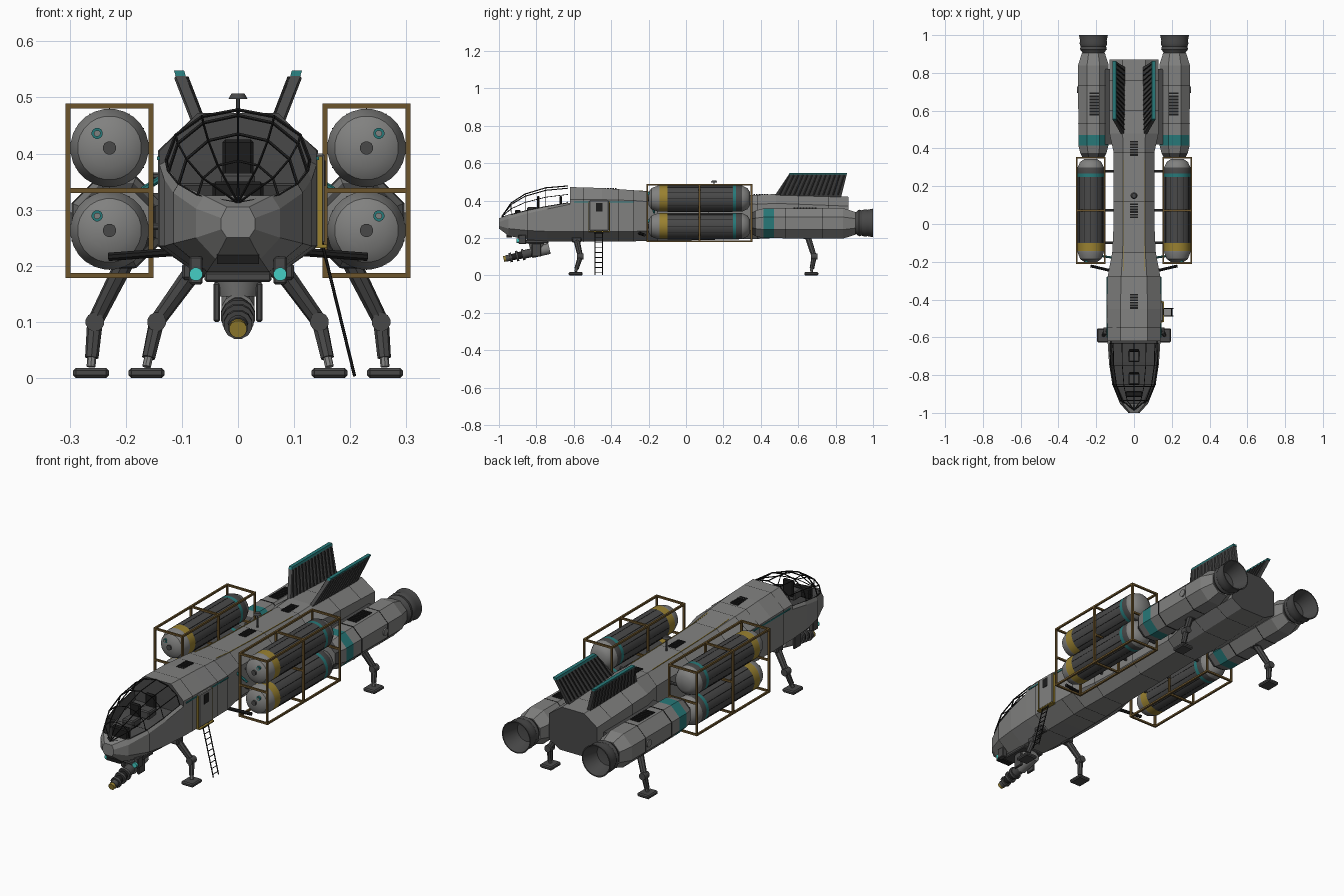
import bpy, bmesh, math
from mathutils import Vector

if "Cube" in bpy.data.objects:
    bpy.data.objects.remove(bpy.data.objects["Cube"])


def material(name, r, g, b):
    m = bpy.data.materials.new(name)
    m.use_nodes = True
    m.diffuse_color = (r, g, b, 1)
    m.node_tree.nodes["Principled BSDF"].inputs["Base Color"].default_value = (r, g, b, 1)
    return m


GREY = material("hull grey", .22, .22, .215)
DARK = material("dark grey", .065, .065, .065)
BLACK = material("black trim", .012, .012, .012)
TEAL = material("teal paint", .02, .19, .19)
LAMP = material("lamp teal", .06, .62, .56)
BROWN = material("frame brown", .15, .09, .025)
YELLOW = material("yellow paint", .32, .22, .03)


def finish(name, bm, mats, smooth=False):
    bmesh.ops.recalc_face_normals(bm, faces=bm.faces)
    me = bpy.data.meshes.new(name)
    bm.to_mesh(me)
    bm.free()
    ob = bpy.data.objects.new(name, me)
    bpy.context.collection.objects.link(ob)
    for m in mats:
        me.materials.append(m)
    if smooth:
        bpy.ops.object.select_all(action='DESELECT')
        ob.select_set(True)
        bpy.context.view_layer.objects.active = ob
        bpy.ops.object.shade_smooth_by_angle(angle=math.radians(35))
    return ob


def loft(rings, closed=True, caps=True):
    """Bridge equal rings; returns the bmesh and a grid of its faces."""
    bm = bmesh.new()
    vs = [[bm.verts.new(p) for p in ring] for ring in rings]
    n = len(vs[0])
    grid = [[bm.faces.new((a[j], a[(j + 1) % n], b[(j + 1) % n], b[j]))
             for j in range(n if closed else n - 1)] for a, b in zip(vs, vs[1:])]
    ends = [bm.faces.new(vs[0]), bm.faces.new(vs[-1])] if caps else []
    return bm, grid, ends


def box(name, c, size, mat, bevel=0):
    bm = bmesh.new()
    bmesh.ops.create_cube(bm, size=1)
    for v in bm.verts:
        v.co = Vector(c) + v.co * Vector(size)
    if bevel:
        bmesh.ops.bevel(bm, geom=bm.edges[:], offset=bevel, segments=1, affect='EDGES')
    return finish(name, bm, [mat])


def rod(name, p, q, r, mat, r2=None, n=8):
    p, q = Vector(p), Vector(q)
    rot = (q - p).to_track_quat('Z', 'Y')
    rings = []
    for c, rad in ((p, r), (q, r if r2 is None else r2)):
        rings.append([c + rot @ Vector((rad * math.cos(a), rad * math.sin(a), 0))
                      for a in (2 * math.pi * (k + .5) / n for k in range(n))])
    return finish(name, loft(rings)[0], [mat], n > 10)


def lathe(name, x, z, profile, mats, n, smooth, caps=True):
    """Turn (y, radius, material index of the next band) about a y axis."""
    rings = [[(x + r * math.cos(a), y, z + r * math.sin(a))
              for a in (2 * math.pi * (k + .5) / n for k in range(n))] for y, r, _ in profile]
    bm, grid, ends = loft(rings, caps=caps)
    for band, (_, _, m) in zip(grid, profile):
        for f in band:
            f.material_index = m
    return finish(name, bm, mats, smooth)


# Hull: stations of y, half width, bottom half width, bottom z, low z, high z, top half width, top z
STATIONS = [
    (-1.0, .03, .02, .25, .265, .285, .02, .305),
    (-.95, .075, .04, .212, .25, .302, .06, .325),
    (-.85, .115, .055, .19, .24, .33, .105, .347),
    (-.74, .132, .06, .182, .235, .355, .12, .37),
    (-.62, .14, .065, .18, .235, .38, .125, .388),
    (-.619, .14, .065, .18, .235, .405, .072, .472),
    (-.45, .143, .065, .18, .235, .405, .072, .467),
    (-.28, .14, .065, .182, .235, .4, .068, .455),
    (-.15, .115, .06, .185, .24, .39, .06, .443),
    (0, .108, .06, .187, .24, .385, .058, .438),
    (.38, .108, .06, .195, .24, .38, .058, .43),
    (.48, .13, .07, .2, .24, .385, .06, .435),
    (.87, .13, .07, .21, .245, .37, .06, .42)]


def station(y):
    for a, b in zip(STATIONS, STATIONS[1:]):
        if a[0] <= y <= b[0]:
            t = (y - a[0]) / (b[0] - a[0])
            return [u + (v - u) * t for u, v in zip(a, b)]


def ring(s, grow=1):
    y, w, wb, zb, zl, zu, wt, zt = s
    half = [(wb, zb), (w, zl), (w, zu), (wt, zt)]
    pts = half + [(-x, z) for x, z in reversed(half)]
    return [(x * grow, y, .32 + (z - .32) * grow) for x, z in pts]


bm, grid, ends = loft([ring(s) for s in STATIONS])
ends[1].material_index = 1
deck = [grid[i][3] for i in (1, 2, 3)]
for f in deck + grid[4][2:5]:
    f.material_index = 1
bmesh.ops.recalc_face_normals(bm, faces=bm.faces)
bmesh.ops.inset_region(bm, faces=deck, thickness=.008, depth=-.045)
finish("hull", bm, [GREY, DARK])

# Panel seams round the hull
for y in (-.85, -.55, -.36, -.28, -.15, .12, .38, .6, .76):
    rings = [ring(station(y + d), 1.006) for d in (-.0013, .0013)]
    finish("hull_seam", loft(rings, caps=False)[0], [BLACK])

# Cockpit furniture and open canopy cage
for y in (-.82, -.7):
    box("seat_base", (0, y, .345), (.06, .06, .04), DARK, .005)
    box("seat_back", (0, y + .03, .385), (.055, .015, .08), BLACK, .005)
box("console", (0, -.9, .325), (.09, .03, .05), BLACK, .005)
cage = [(-.985, .001, .312, .002), (-.935, .072, .325, .062), (-.86, .106, .345, .09),
        (-.75, .124, .368, .1), (-.63, .128, .388, .09)]
rings = [[(a * math.sin(t), y, b + h * math.cos(t)) for t in
          (math.radians(d) for d in range(-90, 91, 30))] for y, a, b, h in cage]
canopy = finish("canopy_cage", loft(rings, closed=False, caps=False)[0], [BLACK])
wire = canopy.modifiers.new("bars", 'WIREFRAME')
wire.thickness = .006
wire.use_even_offset = False

# Roof vents, stripes and antenna
for y in (-.69 + .28, .07, .4):
    z = station(y)[7]
    for k in range(6):
        box("roof_vent_slat", (0, y - .035 + k * .014, z), (.04, .009, .008), BLACK)
rod("antenna_mast", (0, .15, .42), (0, .15, .505), .004, DARK)
rod("antenna_dish", (0, .15, .497), (0, .15, .507), .018, DARK, .012, 12)
for s in (1, -1):
    cuts = [-.25, -.15, 0, .34]
    for a, b in zip(cuts, cuts[1:]):
        rod("roof_stripe", (s * .057, a, station(a)[7]), (s * .057, b, station(b)[7]), .0025, YELLOW, n=4)

# Boarding door and ladder on the left side
box("door", (.143, -.465, .32), (.022, .1, .16), GREY, .003)
box("door_window", (.152, -.465, .365), (.008, .035, .045), BLACK)
box("door_sill", (.148, -.465, .235), (.022, .11, .006), YELLOW)
for y in (-.52, -.41):
    box("door_edge", (.145, y, .315), (.012, .005, .16), YELLOW)
foot, head = Vector((.208, -.467, .003)), Vector((.15, -.467, .24))
for d in (-.02, .02):
    off = Vector((0, d, 0))
    rod("ladder_rail", foot + off, head + off, .0028, BLACK, n=6)
for k in range(9):
    c = foot.lerp(head, (k + .5) / 9)
    rod("ladder_rung", c - off, c + off, .002, BLACK, n=6)

# Chin gun
box("gun_plate", (0, -.81, .18), (.12, .15, .018), DARK, .004)
box("chin_vent", (0, -.945, .212), (.075, .03, .018), BLACK)
rod("gun_turret", (0, -.8, .175), (0, -.8, .145), .045, GREY, .035, 12)
for s in (1, -1):
    box("gun_yoke", (s * .038, -.8, .135), (.012, .05, .07), DARK, .003)
breech, muzzle = Vector((0, -.73, .143)), Vector((0, -.975, .087))
for a, b, r, m in ((0, .4, .03, GREY), (.4, .55, .024, DARK), (.55, .6, .031, DARK),
                   (.6, .68, .02, BLACK), (.68, .73, .029, DARK), (.73, .82, .018, BLACK),
                   (.82, .87, .026, DARK), (.87, .95, .018, DARK), (.95, 1, .016, YELLOW)):
    rod("gun_barrel", breech.lerp(muzzle, a), breech.lerp(muzzle, b), r, m, n=12)

for s, side in ((1, "left"), (-1, "right")):
    # Headlamps and side trim
    box(side + "_lamp_housing", (s * .075, -.875, .192), (.024, .04, .05), DARK, .003)
    rod(side + "_headlamp", (s * .075, -.89, .185), (s * .075, -.905, .185), .012, LAMP, n=12)
    box(side + "_side_stripe", (s * .1415, -.44, .392), (.006, .32, .006), TEAL)

    # Landing gear: hip, knee, ankle
    for tag, hip, knee, ankle in (
            ("front", (.08, -.585, .19), (.145, -.565, .1), (.163, -.59, .02)),
            ("rear", (.2, .65, .21), (.255, .685, .1), (.262, .67, .02))):
        h, k, a = (Vector((s * p[0], p[1], p[2])) for p in (hip, knee, ankle))
        name = f"{side}_{tag}_gear_"
        rod(name + "thigh", h, k, .017, DARK, .014)
        rod(name + "knee", k - Vector((0, .018, 0)), k + Vector((0, .018, 0)), .017, DARK, n=12)
        rod(name + "shin", k, k.lerp(a, .8), .014, DARK, .012)
        rod(name + "piston", k.lerp(a, .7), a, .008, GREY)
        box(name + "foot", (a.x, a.y, .009), (.064, .075, .018), DARK, .005)
        box(name + "bracket", h, (.04, .05, .03), DARK, .005)

    # Fuel tanks
    X = s * .229
    for z in (.41, .263):
        lathe(side + "_tank", X, z, [
            (-.2, .035, 0), (-.185, .057, 0), (-.15, .07, 0), (-.142, .07, 2), (-.1, .07, 1),
            (.25, .07, 3), (.268, .07, 1), (.3, .07, 0), (.328, .057, 0), (.343, .035, 0)],
            [GREY, DARK, YELLOW, TEAL], 24, True)
        rod(side + "_tank_hub", (X, -.195, z), (X, -.207, z), .012, DARK, n=12)
        rod(side + "_tank_valve", (X + s * .022, -.17, z + .026), (X + s * .022, -.203, z + .026), .01, TEAL, n=12)
        rod(side + "_tank_valve_core", (X + s * .022, -.2, z + .026), (X + s * .022, -.206, z + .026), .006, GREY)
        for k in range(12):
            t = math.pi * k / 6
            rod(side + "_tank_seam", (X + .0695 * math.cos(t), -.098, z + .0695 * math.sin(t)),
                (X + .0695 * math.cos(t), .248, z + .0695 * math.sin(t)), .0012, BLACK, n=4)

    # Tank rack
    for x in (.155, .303):
        for z in (.183, .485):
            box(side + "_rack_rail", (s * x, .072, z), (.009, .565, .009), BROWN)
        for y in (-.207, .072, .35):
            box(side + "_rack_post", (s * x, y, .334), (.009, .009, .305), BROWN)
    for y in (-.207, .072, .35):
        for z in (.183, .334, .485):
            box(side + "_rack_bar", (X, y, z), (.15, .009, .009), BROWN)
    for y in (-.1, .072, .28):
        for z in (.27, .36):
            rod(side + "_rack_strut", (s * .1, y, z), (s * .157, y, z), .007, DARK)
    rod(side + "_front_arm", (s * .11, -.25, .225), (s * .23, -.222, .216), .008, BLACK)
    rod(side + "_fuel_hose", (s * .1, -.18, .38), (s * .17, -.17, .335), .006, TEAL)

    # Engine pod with open nozzle
    E = s * .215
    lathe(side + "_engine_pod", E, .278, [
        (.355, .064, 1), (.375, .075, 0), (.415, .086, 2), (.47, .086, 0), (.84, .088, 0), (.905, .066, 1)],
        [GREY, DARK, TEAL], 8, False)
    lathe(side + "_nozzle", E, .28, [
        (.85, .05, 0), (.91, .06, 0), (.925, .072, 0), (.94, .068, 0), (.955, .074, 0), (.97, .071, 0),
        (1, .077, 0), (1, .072, 0), (.92, .05, 0), (.915, .01, 0)], [DARK], 24, True)
    for y in (.53, .73):
        lathe(side + "_pod_seam", E, .278, [(y, .0885, 0), (y + .003, .0885, 0)], [BLACK], 8, False)
    for k in range(8):
        box(side + "_pod_vent_slat", (E - s * .005, .58 + k * .016, .359), (.05, .01, .006), BLACK)
    rod(side + "_pod_port", (E + s * .07, .71, .278), (E + s * .086, .71, .278), .018, GREY, n=12)
    box(side + "_pod_pylon", (s * .135, .62, .29), (.04, .4, .08), DARK)

    # Ribbed tail fins
    def fin_pts(x, z, y0, y1):
        return [(s * (x + d), y, z) for d, y in ((-.009, y0), (.009, y0), (.009, y1), (-.009, y1))]
    finish(side + "_fin", loft([fin_pts(.056, .42, .47, .83), fin_pts(.103, .54, .55, .86)])[0], [DARK])
    finish(side + "_fin_cap", loft([fin_pts(.102, .538, .548, .862), fin_pts(.105, .548, .555, .862)])[0], [TEAL])
    for k in range(13):
        y = .5 + k * .026
        for d in (-.009, .009):
            rod(side + "_fin_rib", (s * (.06 + d), y, .43), (s * (.101 + d), y + .052 - k * .0016, .536),
                .004, BLACK if d < 0 else DARK, n=4)
